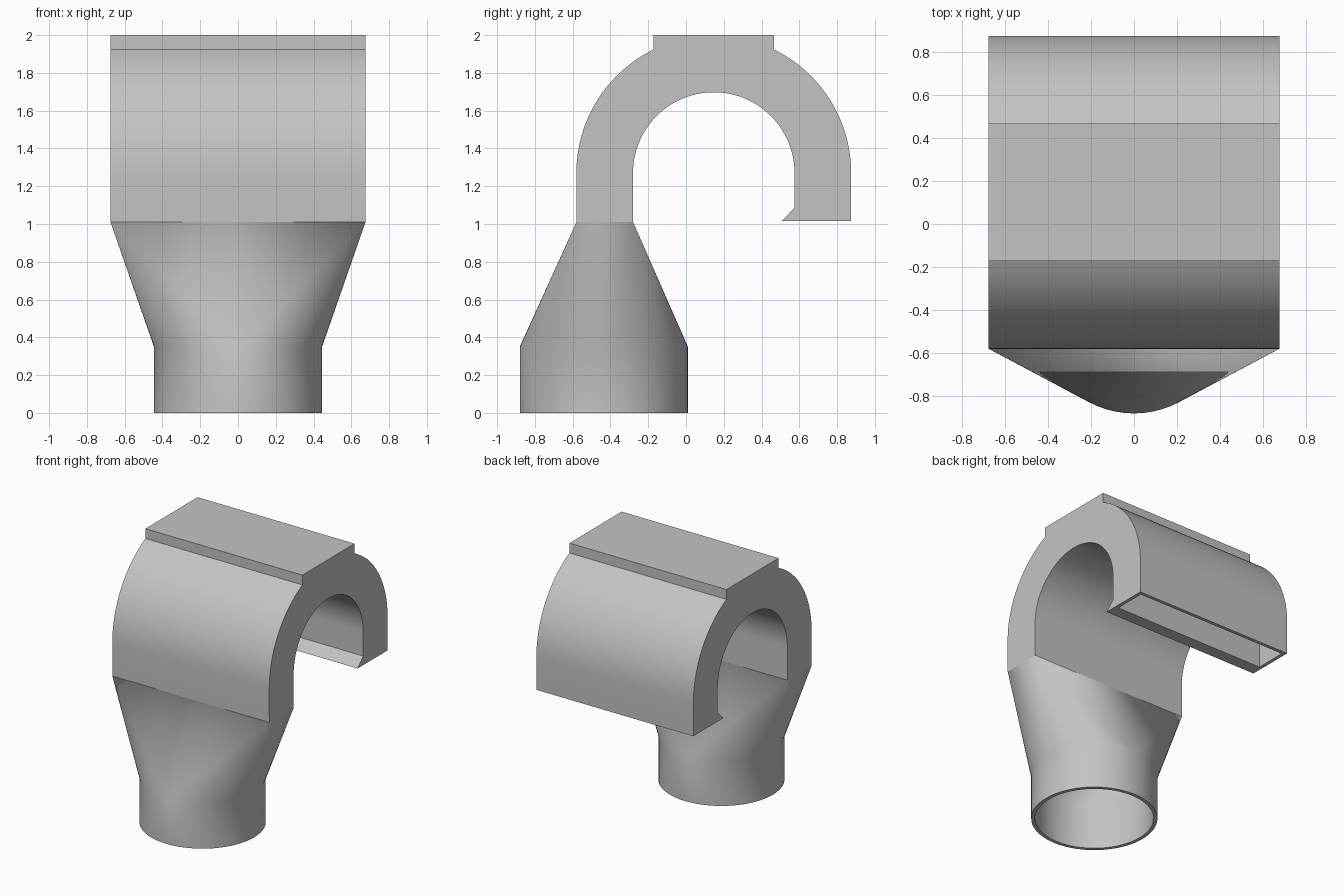
import bpy, bmesh
from math import sin, cos, acos, pi, radians

cube = bpy.data.objects.get("Cube")
if cube:
    bpy.data.objects.remove(cube)

WALL = 0.027
HALF_W = 0.675               # half width of the flat duct
FRONT, BACK = -0.58, -0.28   # duct depth where it meets the funnel
JOINT_Z = 1.01
PIPE_Y, PIPE_R = -0.435, 0.445
ARC_Y, ARC_Z = 0.147, 1.27
R_OUT, R_IN = 0.7275, 0.4275
PLATE_HALF, TOP_Z = 0.32, 2.0

grey = bpy.data.materials.new("plain_grey")
grey.use_nodes = True
colour = (0.55, 0.55, 0.55, 1)
grey.diffuse_color = colour
grey.node_tree.nodes["Principled BSDF"].inputs["Base Color"].default_value = colour


def loft(name, rings):
    """Skin a list of equally long closed rings, welding coincident points."""
    bm = bmesh.new()
    loops = [[bm.verts.new(p) for p in ring] for ring in rings]
    for a, b in zip(loops, loops[1:]):
        for i in range(len(a)):
            j = (i + 1) % len(a)
            bm.faces.new((a[i], a[j], b[j], b[i]))
    bmesh.ops.remove_doubles(bm, verts=bm.verts, dist=0.0001)
    bmesh.ops.recalc_face_normals(bm, faces=bm.faces)
    mesh = bpy.data.meshes.new(name)
    bm.to_mesh(mesh)
    bm.free()
    mesh.materials.append(grey)
    obj = bpy.data.objects.new(name, mesh)
    bpy.context.collection.objects.link(obj)
    bpy.ops.object.select_all(action='DESELECT')
    obj.select_set(True)
    bpy.context.view_layer.objects.active = obj
    bpy.ops.object.shade_smooth_by_angle(angle=radians(30))
    return obj


# Round inlet pipe that flares into a flat rectangle
def circle_ring(z, inset, steps=16):
    r = PIPE_R - inset
    angles = [(q + i / steps) * pi / 2 for q in range(4) for i in range(steps + 1)]
    return [(r * cos(a), PIPE_Y + r * sin(a), z) for a in angles]


def corner_ring(inset, steps=16):
    x, f, b = HALF_W - inset, FRONT + inset, BACK - inset
    corners = [(x, b), (-x, b), (-x, f), (x, f)]
    return [(cx, cy, JOINT_Z) for cx, cy in corners for _ in range(steps + 1)]


loft("inlet_funnel", [
    corner_ring(0), circle_ring(0.35, 0), circle_ring(0, 0),
    circle_ring(0, WALL), circle_ring(0.35, WALL), corner_ring(WALL)])


# Flat duct curling over like a hook, hollow, with a flat top plate and a lip
def section(outer, inner, half):
    return [(-half, *outer), (half, *outer), (half, *inner), (-half, *inner)]


def arc_point(r, a):
    return (ARC_Y + r * cos(a), ARC_Z + r * sin(a))


def outer_sections():
    edge = acos(PLATE_HALF / R_OUT)
    rings = []
    for start, end, raised in ((0, edge, False), (edge, pi - edge, True),
                               (pi - edge, pi, False)):
        for i in range(17):
            a = start + (end - start) * i / 16
            y, z = arc_point(R_OUT, a)
            rings.append(section((y, TOP_Z if raised else z),
                                 arc_point(R_IN, a), HALF_W))
    return rings


END_Z = 1.015
OUT_Y, IN_Y = ARC_Y + R_OUT, ARC_Y + R_IN
liner = [section((FRONT + WALL, JOINT_Z), (BACK - WALL, JOINT_Z), HALF_W - WALL)]
for i in range(49):
    a = pi * (1 - i / 48)
    liner.append(section(arc_point(R_OUT - WALL, a), arc_point(R_IN + WALL, a),
                         HALF_W - WALL))
liner.append(section((OUT_Y - WALL, END_Z), (IN_Y + WALL, END_Z), HALF_W - WALL))

lip = [section((OUT_Y, END_Z), (0.505, END_Z), HALF_W),
       section((OUT_Y, 1.085), (IN_Y, 1.085), HALF_W)]
base = [section((FRONT, JOINT_Z), (BACK, JOINT_Z), HALF_W)]
loft("hooked_duct", liner + lip + outer_sections() + base)
